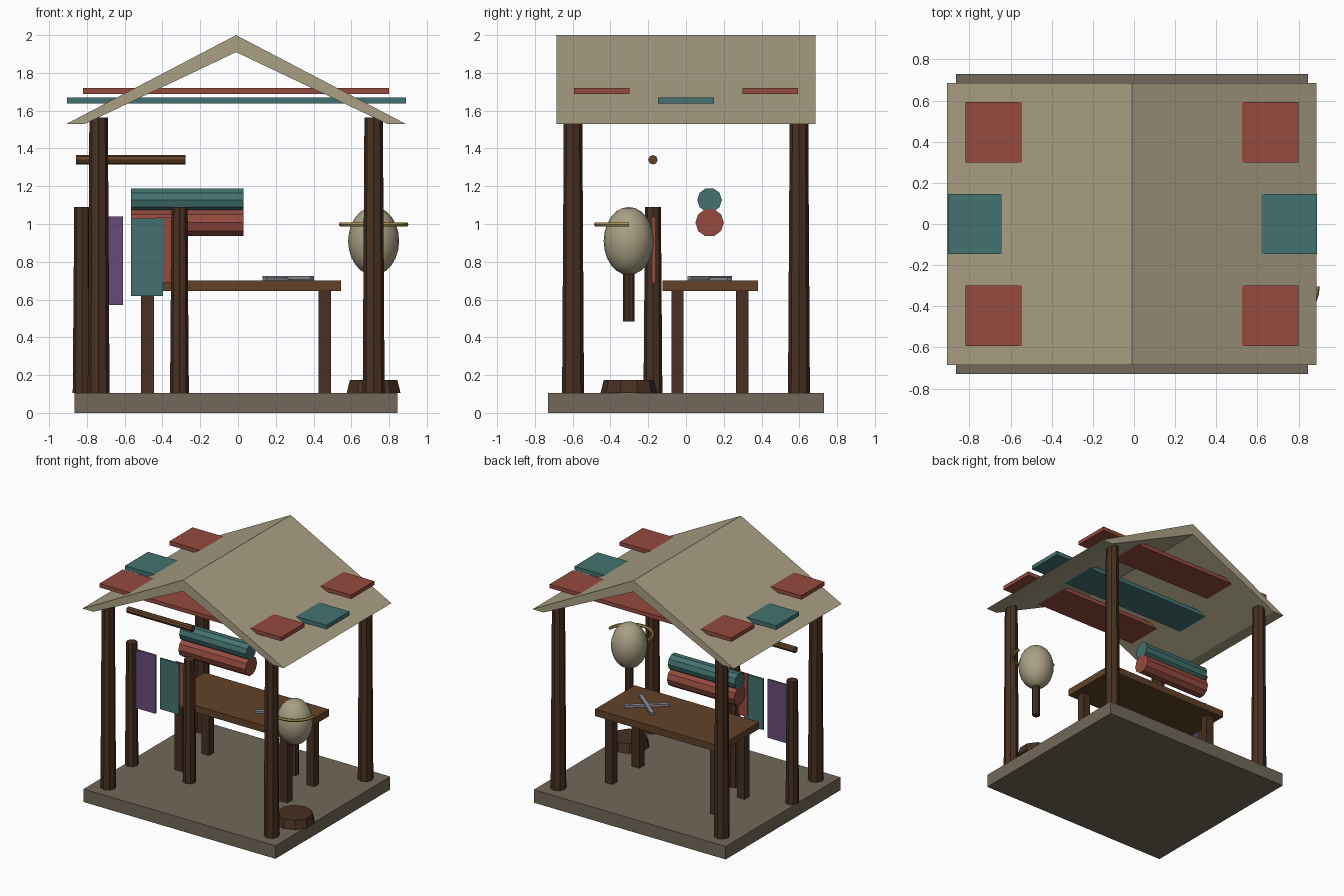
import bpy, bmesh
from math import radians, pi, cos, sin
from mathutils import Matrix

if "Cube" in bpy.data.objects:
    bpy.data.objects.remove(bpy.data.objects["Cube"])

CX = -0.01  # symmetry line of the stall


def mat(name, r, g, b):
    m = bpy.data.materials.new(name)
    m.diffuse_color = (r, g, b, 1)
    m.use_nodes = True
    m.node_tree.nodes["Principled BSDF"].inputs["Base Color"].default_value = m.diffuse_color
    return m


STONE = mat("stone", .17, .14, .10)
DARK = mat("dark_wood", .065, .03, .016)
WOOD = mat("wood", .12, .055, .022)
CANVAS = mat("canvas", .40, .35, .23)
RED = mat("red_cloth", .30, .07, .05)
TEAL = mat("teal_cloth", .055, .17, .16)
PURPLE = mat("purple_cloth", .14, .07, .19)
GOLD = mat("gold", .40, .28, .07)
STEEL = mat("steel", .27, .27, .31)


def finish(name, bm, m):
    bmesh.ops.recalc_face_normals(bm, faces=bm.faces)
    me = bpy.data.meshes.new(name)
    bm.to_mesh(me)
    bm.free()
    me.materials.append(m)
    ob = bpy.data.objects.new(name, me)
    bpy.context.collection.objects.link(ob)
    return ob


def box(name, x, y, z, m, turn=0):
    """Box from (min, max) ranges, optionally turned about its own z axis."""
    bm = bmesh.new()
    bmesh.ops.create_cube(bm, size=1)
    size = [r[1] - r[0] for r in (x, y, z)]
    mid = [(r[0] + r[1]) / 2 for r in (x, y, z)]
    bm.transform(Matrix.Translation(mid) @ Matrix.Rotation(turn, 4, 'Z')
                 @ Matrix.Diagonal((*size, 1)))
    return finish(name, bm, m)


def post(name, x, y, z0, z1, r0, r1, m, sides=8):
    bm = bmesh.new()
    bmesh.ops.create_cone(bm, cap_ends=True, segments=sides, radius1=r0, radius2=r1, depth=z1 - z0)
    bm.transform(Matrix.Translation((x, y, (z0 + z1) / 2)))
    return finish(name, bm, m)


def roll(name, x0, x1, y, z, r, m, sides=10):
    """Cylinder lying along x."""
    bm = bmesh.new()
    bmesh.ops.create_cone(bm, cap_ends=True, segments=sides, radius1=r, radius2=r, depth=x1 - x0)
    bm.transform(Matrix.Translation(((x0 + x1) / 2, y, z)) @ Matrix.Rotation(pi / 2, 4, 'Y'))
    return finish(name, bm, m)


# Floor and corner posts
box("floor", (-.865, .845), (-.73, .73), (0, .105), STONE)
for sx in (-1, 1):
    for sy in (-1, 1):
        post("corner_post", CX + sx * .728, sy * .598, .105, 1.565, .058, .049, DARK)

# Gable roof: chevron profile extruded along y
bm = bmesh.new()
profile = [(-.898, 1.53), (0, 2), (.898, 1.53), (.80, 1.53), (0, 1.91), (-.80, 1.53)]
for a, b in ((0, 1), (1, 2)):
    # each slope is one quad of the profile: outer eave, ridge, inner ridge, inner eave
    quad = [profile[i] for i in ((0, 1, 4, 5) if a == 0 else (1, 2, 3, 4))]
    front = [bm.verts.new((CX + x, -.685, z)) for x, z in quad]
    back = [bm.verts.new((CX + x, .685, z)) for x, z in quad]
    bm.faces.new(front)
    bm.faces.new(back)
    for i in range(4):
        j = (i + 1) % 4
        if {quad[i], quad[j]} != {(0, 2), (0, 1.91)}:
            bm.faces.new((front[i], front[j], back[j], back[i]))
bmesh.ops.remove_doubles(bm, verts=bm.verts, dist=1e-4)
finish("roof", bm, CANVAS)

# Cloth boards running through the roof
for y in (-.445, .445):
    box("red_roof_board", (-.82, .80), (y - .147, y + .147), (1.688, 1.72), RED)
box("teal_roof_board", (-.905, .89), (-.147, .147), (1.637, 1.67), TEAL)

# Work table
box("table_top", (-.565, .545), (-.125, .38), (.645, .70), WOOD)
for sx in (-1, 1):
    for y in (-.044, .298):
        x = CX + sx * .469
        box("table_leg", (x - .034, x + .034), (y - .032, y + .032), (.105, .645), DARK)

# Crossed shears on the table
for a, z in ((40, .70), (-40, .707)):
    box("shear_blade", (.10, .43), (.11, .14), (z, z + .018), STEEL, radians(a))

# Fabric rolls above the table
roll("red_fabric_roll", -.567, .03, .125, 1.007, .075, RED)
roll("teal_fabric_roll", -.567, .03, .125, 1.127, .065, TEAL)

# Drying rack with hanging cloths
for x in (-.825, -.31):
    post("rack_post", x, -.175, .105, 1.09, .05, .042, DARK)
roll("rack_rod", -.857, -.277, -.175, 1.34, .025, WOOD, 8)
box("purple_cloth", (-.78, -.61), (-.182, -.168), (.57, 1.04), PURPLE)
box("teal_cloth", (-.567, -.398), (-.184, -.170), (.62, 1.03), TEAL)
box("red_cloth", (-.435, -.265), (-.178, -.164), (.69, 1.035), RED)

# Dress form: foot, pole, body
DX, DY = .718, -.303
post("form_foot", DX, DY, .105, .175, .15, .132, DARK, 10)
post("form_pole", DX, DY, .485, .80, .03, .03, DARK)
bm = bmesh.new()
bmesh.ops.create_uvsphere(bm, u_segments=20, v_segments=12, radius=1)
bm.transform(Matrix.Translation((DX, DY, .91)) @ Matrix.Diagonal((.135, .133, .18, 1)))
for f in bm.faces:
    f.smooth = True
finish("form_body", bm, CANVAS)

# Measuring tape: half ring around the front of the form
bm = bmesh.new()
rings = []
for i in range(15):
    t = pi + pi * i / 14
    rings.append([bm.verts.new((DX + (.173 + .012 * cos(u)) * cos(t),
                                DY + (.173 + .012 * cos(u)) * sin(t),
                                .998 + .012 * sin(u)))
                  for u in (2 * pi * k / 6 for k in range(6))])
for p, q in zip(rings, rings[1:]):
    for k in range(6):
        bm.faces.new((p[k], p[(k + 1) % 6], q[(k + 1) % 6], q[k]))
bm.faces.new(rings[0])
bm.faces.new(rings[-1])
finish("measuring_tape", bm, GOLD)
